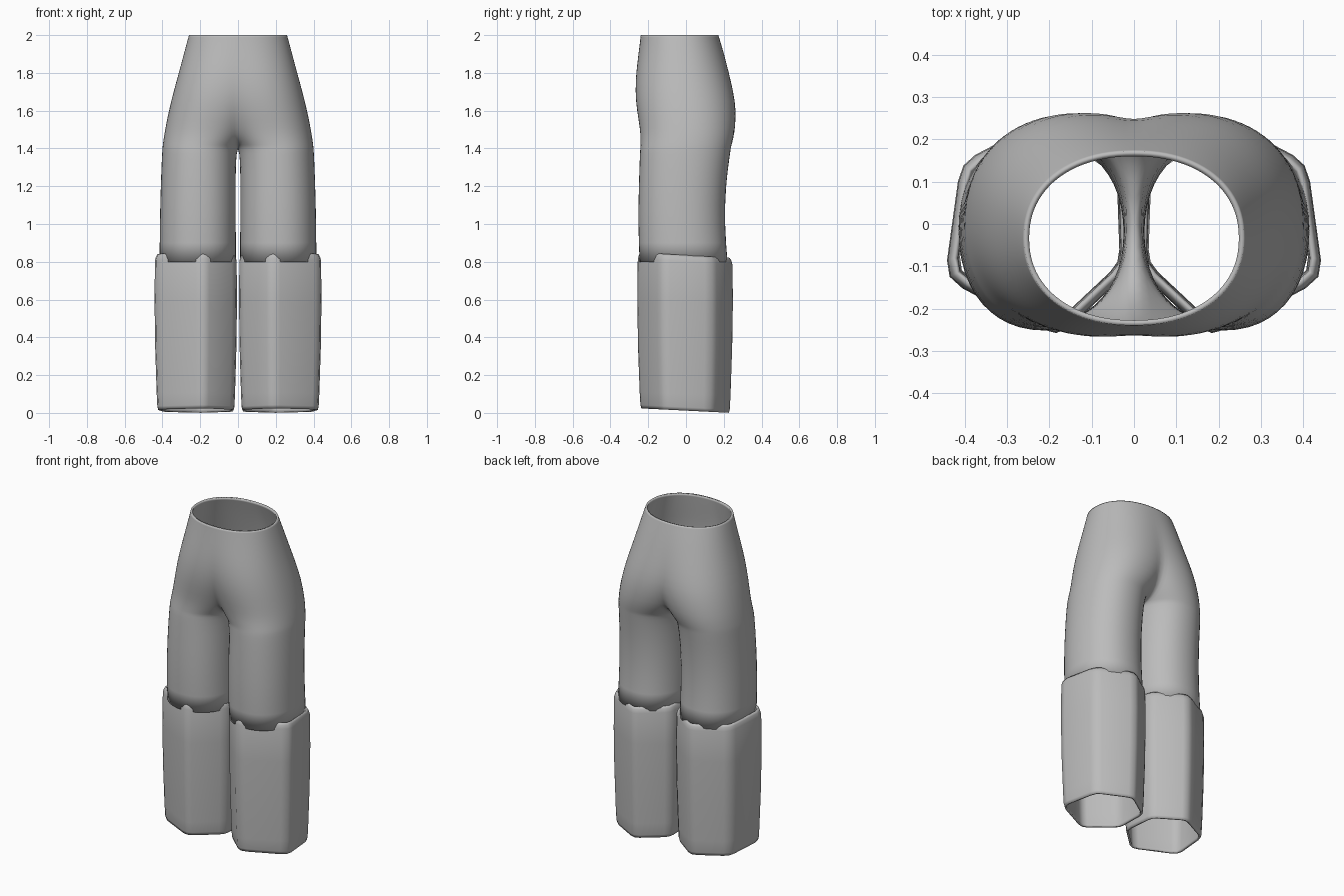
import bpy, bmesh, math
from mathutils import Vector

cube = bpy.data.objects.get("Cube")
if cube:
    bpy.data.objects.remove(cube)

cloth = bpy.data.materials.new("grey_cloth")
cloth.use_nodes = True
GREY = (0.5, 0.5, 0.5, 1)
cloth.diffuse_color = GREY
cloth.node_tree.nodes["Principled BSDF"].inputs["Base Color"].default_value = GREY

SEGS = 24


def loft(name, rows, closed, subdiv):
    """Skin rows of points on the +x side, mirror them, give the cloth thickness."""
    bm = bmesh.new()
    rings = [[bm.verts.new(p) for p in row] for row in rows]
    for upper, lower in zip(rings, rings[1:]):
        n = len(upper)
        for i in range(n if closed else n - 1):
            j = (i + 1) % n
            bm.faces.new((upper[i], lower[i], lower[j], upper[j]))
    bmesh.ops.remove_doubles(bm, verts=bm.verts, dist=0.0005)
    bmesh.ops.recalc_face_normals(bm, faces=bm.faces)
    # make sure the outermost face looks outwards
    outer = max(bm.faces, key=lambda f: f.calc_center_median().x)
    if outer.normal.x < 0:
        bmesh.ops.reverse_faces(bm, faces=bm.faces)
    mesh = bpy.data.meshes.new(name)
    bm.to_mesh(mesh)
    bm.free()
    mesh.materials.append(cloth)
    obj = bpy.data.objects.new(name, mesh)
    bpy.context.collection.objects.link(obj)
    mirror = obj.modifiers.new("mirror", "MIRROR")
    mirror.merge_threshold = 0.0005
    if subdiv:
        obj.modifiers.new("smooth", "SUBSURF").levels = subdiv
        obj.modifiers["smooth"].render_levels = subdiv
    shell = obj.modifiers.new("thickness", "SOLIDIFY")
    shell.thickness = 0.012
    shell.offset = -1
    bpy.ops.object.select_all(action="DESELECT")
    obj.select_set(True)
    bpy.context.view_layer.objects.active = obj
    bpy.ops.object.shade_smooth_by_angle(angle=math.radians(50))
    return obj


# Trousers: height, half width, lobe centre, front y, back y.
# The lobe centre moves outwards until each half closes into a leg.
SECTIONS = [
    (2.00, 0.260, 0.000, -0.240, 0.172),
    (1.98, 0.266, 0.004, -0.242, 0.178),
    (1.90, 0.287, 0.020, -0.252, 0.202),
    (1.80, 0.314, 0.045, -0.265, 0.228),
    (1.70, 0.342, 0.075, -0.270, 0.252),
    (1.60, 0.367, 0.110, -0.262, 0.268),
    (1.50, 0.387, 0.152, -0.245, 0.262),
    (1.45, 0.395, 0.177, -0.243, 0.252),
    (1.415, 0.400, 0.194, -0.244, 0.244),
    (1.40, 0.402, 0.201, -0.245, 0.240),
    (1.35, 0.405, 0.207, -0.247, 0.232),
    (1.20, 0.411, 0.211, -0.252, 0.212),
    (1.00, 0.416, 0.213, -0.256, 0.206),
    (0.80, 0.417, 0.213, -0.248, 0.222),
]
POWER = 0.92


def bend(v):
    return math.copysign(abs(v) ** POWER, v)


def trouser_row(z, width, cx, front, back):
    a, cy = width - cx, (front + back) / 2
    limit = math.acos(-min(1, cx / a) ** (1 / POWER)) if cx < a - 1e-4 else math.pi
    row = []
    for i in range(SEGS + 1):
        t = limit * (2 * i / SEGS - 1)
        x = cx + a * bend(math.cos(t))
        if i in (0, SEGS) and z >= 1.4:
            x = 0
        s = 0 if abs(abs(t) - math.pi) < 1e-4 else bend(math.sin(t))
        row.append((x, cy + s * (back - front) / 2, z))
    return row


loft("trousers", [trouser_row(*s) for s in SECTIONS], False, 1)

# Cuffs: softened six-sided tubes around the lower legs
CORNERS = [Vector(c) for c in ((0.18, -0.270), (0.448, -0.130), (0.410, 0.145),
                               (0.195, 0.258), (0.012, 0.130), (0.004, -0.105))]
CENTRE = Vector((0.215, -0.005))


def cuff_row(z, scale, tilt):
    row = []
    for i, c in enumerate(CORNERS):
        before = c.lerp(CORNERS[i - 1], 0.16)
        after = c.lerp(CORNERS[(i + 1) % 6], 0.16)
        for p in (before, (before + after + c * 2) / 4, after):
            q = CENTRE + (p - CENTRE) * scale
            row.append((q.x, q.y, z - tilt * q.y))
    return row


CUFF = [(0.835, 0.93, 0.06), (0.822, 0.965, 0.06), (0.800, 0.99, 0.06),
        (0.60, 1.0, 0.02), (0.35, 0.985, 0.0), (0.10, 0.95, 0.03),
        (0.03, 0.935, 0.05), (0.012, 0.915, 0.05)]
loft("cuffs", [cuff_row(*c) for c in CUFF], True, 0)
